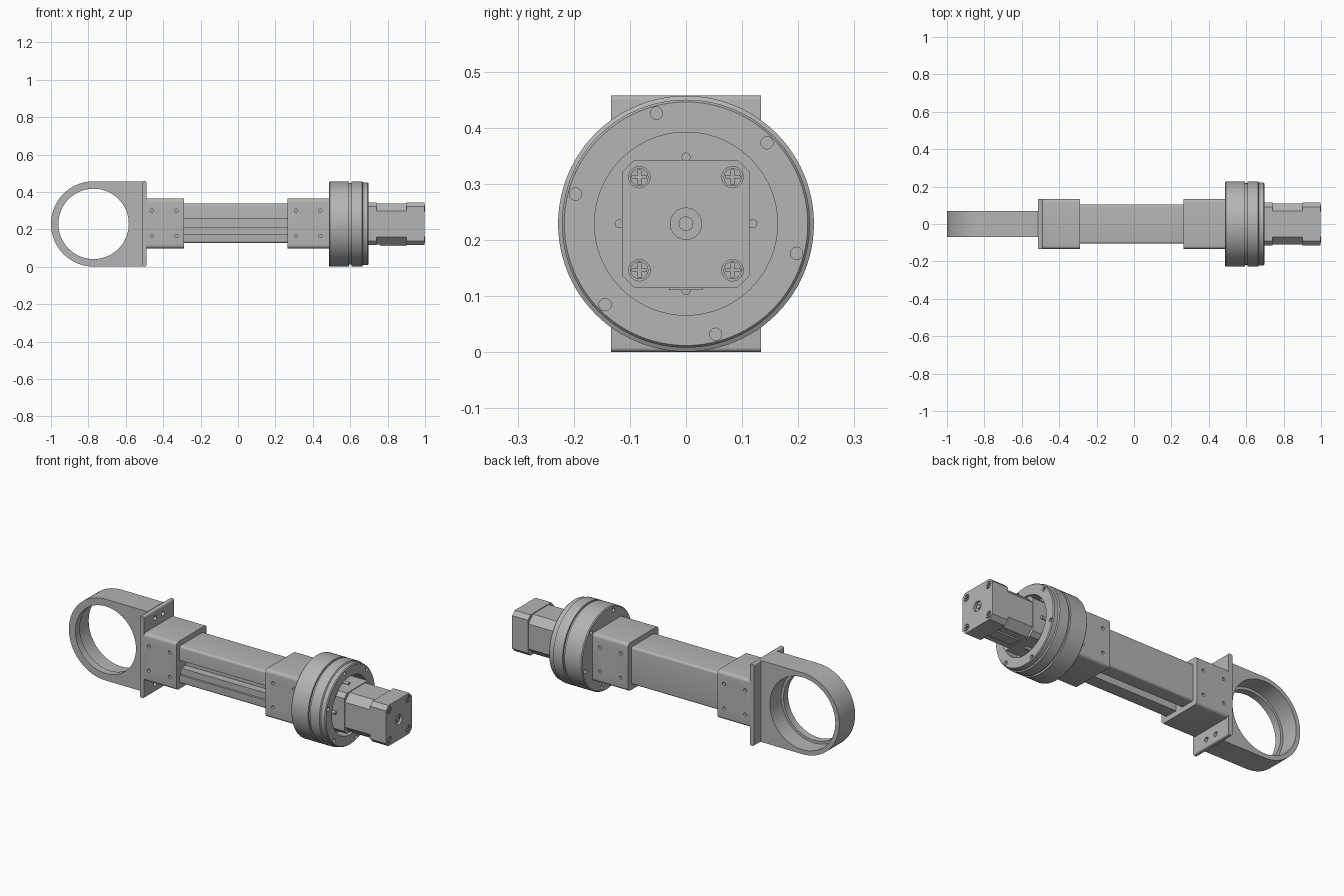
import bpy, bmesh, math
from mathutils import Matrix, Vector

old = bpy.data.objects.get("Cube")
if old:
    bpy.data.objects.remove(old, do_unlink=True)

CZ = 0.229  # height of the main axis


def material(name, value):
    m = bpy.data.materials.new(name)
    m.use_nodes = True
    color = (value, value, value, 1)
    m.diffuse_color = color
    m.node_tree.nodes["Principled BSDF"].inputs["Base Color"].default_value = color
    return m


GREY = material("machined grey", 0.46)
# columns map the local outline (u, v) and extrusion direction to the world
FRAMES = {
    "x": lambda u, v, t: Vector((t, u, v)),
    "y": lambda u, v, t: Vector((u, t, v)),
    "z": lambda u, v, t: Vector((u, v, t)),
}


def finish(bm, name):
    bmesh.ops.recalc_face_normals(bm, faces=bm.faces)
    mesh = bpy.data.meshes.new(name)
    bm.to_mesh(mesh)
    bm.free()
    mesh.materials.append(GREY)
    ob = bpy.data.objects.new(name, mesh)
    bpy.context.scene.collection.objects.link(ob)
    return ob


def prism(name, outline, axis, lo, hi):
    bm = bmesh.new()
    f = FRAMES[axis]
    face = bm.faces.new([bm.verts.new(f(u, v, lo)) for u, v in outline])
    new = bmesh.ops.extrude_face_region(bm, geom=[face])["geom"]
    verts = [g for g in new if isinstance(g, bmesh.types.BMVert)]
    bmesh.ops.translate(bm, verts=verts, vec=f(0, 0, hi - lo))
    return finish(bm, name)


def circle(u, v, r, n=24):
    return [(u + r * math.cos(2 * math.pi * i / n), v + r * math.sin(2 * math.pi * i / n))
            for i in range(n)]


def rounded(u, v, hu, hv, r, steps=5):
    """Rectangle outline with rounded corners; one step gives a chamfer."""
    pts = []
    for k, (su, sv) in enumerate(((1, 1), (-1, 1), (-1, -1), (1, -1))):
        for i in range(steps + 1):
            a = math.pi / 2 * (k + i / steps)
            pts.append((u + su * (hu - r) + r * math.cos(a), v + sv * (hv - r) + r * math.sin(a)))
    return pts


def box(name, x, y, z):
    return prism(name, [(x[0], y[0]), (x[1], y[0]), (x[1], y[1]), (x[0], y[1])], "z", *z)


def lathe(name, profile, n=96):
    """Closed (x, radius) profile turned round the main axis."""
    bm = bmesh.new()
    rings = [[bm.verts.new((x, u, v)) for u, v in circle(0, CZ, r, n)] for x, r in profile]
    for a, b in zip(rings, rings[1:] + rings[:1]):
        for i in range(n):
            j = (i + 1) % n
            bm.faces.new((a[i], a[j], b[j], b[i]))
    return finish(bm, name)


def activate(ob):
    bpy.ops.object.select_all(action="DESELECT")
    ob.select_set(True)
    bpy.context.view_layer.objects.active = ob


def cut(ob, cutters):
    activate(ob)
    for c in cutters:
        c.hide_render = True
        mod = ob.modifiers.new("cut", "BOOLEAN")
        mod.operation, mod.solver, mod.object = "DIFFERENCE", "EXACT", c
        bpy.ops.object.modifier_apply(modifier=mod.name)
        bpy.data.objects.remove(c, do_unlink=True)


def hole(u, v, r, axis, lo, hi, n=24):
    return prism("cutter", circle(u, v, r, n), axis, lo, hi)


# clamp ring: half-round block with a stepped bore
RX = -0.772
arc = [(RX + 0.228 * math.cos(a), CZ + 0.228 * math.sin(a))
       for a in (math.pi * (0.5 + i / 48) for i in range(49))]
ring = prism("clamp_ring", arc + [(-0.512, CZ - 0.228), (-0.512, CZ + 0.228)], "y", -0.07, 0.07)
cut(ring, [hole(RX, CZ, 0.188, "y", -0.1, 0.1, 96), hole(RX, CZ, 0.203, "y", -0.03, 0.1, 96)])

# mounting plate with two holes in each tab
plate = prism("mounting_plate", rounded(-0.502, CZ, 0.0125, 0.2285, 0.008), "y", -0.134, 0.134)
cut(plate, [hole(y, CZ + s * 0.184, 0.013, "x", -0.6, -0.4)
            for y in (-0.035, 0.035) for s in (-1, 1)])

# two sleeves joined by the tube
for name, lo, hi, holes in (("ring_sleeve", -0.492, -0.288, (-0.46, -0.33)),
                            ("motor_sleeve", 0.265, 0.49, (0.31, 0.44))):
    sleeve = prism(name, rounded(0, 0.232, 0.134, 0.134, 0.018), "x", lo, hi)
    cut(sleeve, [hole(x, 0.232 + s * 0.068, 0.009, "y", t - 0.02, t + 0.02, 16)
                 for x in holes for s in (-1, 1) for t in (-0.134, 0.134)])

# tube with a slot along the front and another along the underside
tube = prism("slotted_tube", rounded(0, 0.232, 0.105, 0.105, 0.012), "x", -0.3, 0.275)
cut(tube, [box("cutter", (-0.4, 0.4), (-0.2, -0.05), (0.209, 0.257)),
           box("cutter", (-0.4, 0.4), (-0.2, -0.093), (0.174, 0.22)),
           box("cutter", (-0.4, 0.4), (-0.024, 0.024), (0.0, 0.18))])

# round housing with a groove, a stepped rim and a recess for the motor
housing = lathe("round_housing", [
    (0.487, 0.02), (0.487, 0.223), (0.492, 0.228), (0.594, 0.228), (0.594, 0.218),
    (0.606, 0.218), (0.606, 0.228), (0.664, 0.228), (0.668, 0.221), (0.692, 0.221),
    (0.697, 0.217), (0.697, 0.163), (0.63, 0.163), (0.63, 0.02)])
bolt_angles = [math.radians(45 + 60 * i) for i in range(6)]
spots = [(0.204 * math.cos(a), CZ + 0.204 * math.sin(a)) for a in bolt_angles]
cut(housing, [hole(y, z, 0.011, "x", lo, hi, 20)
              for y, z in spots for lo, hi in ((0.45, 0.51), (0.685, 0.75))])

# motor: two end caps and a chamfered core
prism("motor_front_cap", rounded(0, CZ, 0.114, 0.114, 0.022, 1), "x", 0.625, 0.74)
prism("motor_core", rounded(0, CZ, 0.11, 0.11, 0.04, 1), "x", 0.73, 0.91)
cap = prism("motor_rear_cap", rounded(0, CZ, 0.114, 0.114, 0.022, 1), "x", 0.9, 0.998)
corners = [(sy * 0.083, CZ + sz * 0.083) for sy in (-1, 1) for sz in (-1, 1)]
cut(cap, [hole(0, CZ, 0.028, "x", 0.985, 1.1, 32)]
    + [hole(y, z, 0.019, "x", 0.975, 1.1) for y, z in corners])
prism("motor_shaft", circle(0, CZ, 0.013), "x", 0.95, 0.993)
box("cable_socket", (0.76, 0.9), (-0.03, 0.03), (0.111, 0.14))

# cross-head screws in the rear cap
for i, (y, z) in enumerate(corners):
    screw = prism("cap_screw_%d" % (i + 1), circle(y, z, 0.016), "x", 0.96, 1.0)
    cut(screw, [box("cutter", (0.992, 1.1), (y - a, y + a), (z - b, z + b))
                for a, b in ((0.0025, 0.013), (0.013, 0.0025))])

# small pins round the motor inside the recess
for i in range(4):
    a = i * math.pi / 2
    prism("recess_pin_%d" % (i + 1),
          circle(0.119 * math.cos(a), CZ + 0.119 * math.sin(a), 0.008, 12), "x", 0.625, 0.69)

# smooth curved surfaces while keeping hard edges
for ob in bpy.context.scene.objects:
    if ob.type == "MESH" and GREY.name in ob.data.materials:
        activate(ob)
        bpy.ops.object.shade_smooth_by_angle(angle=math.radians(28))
